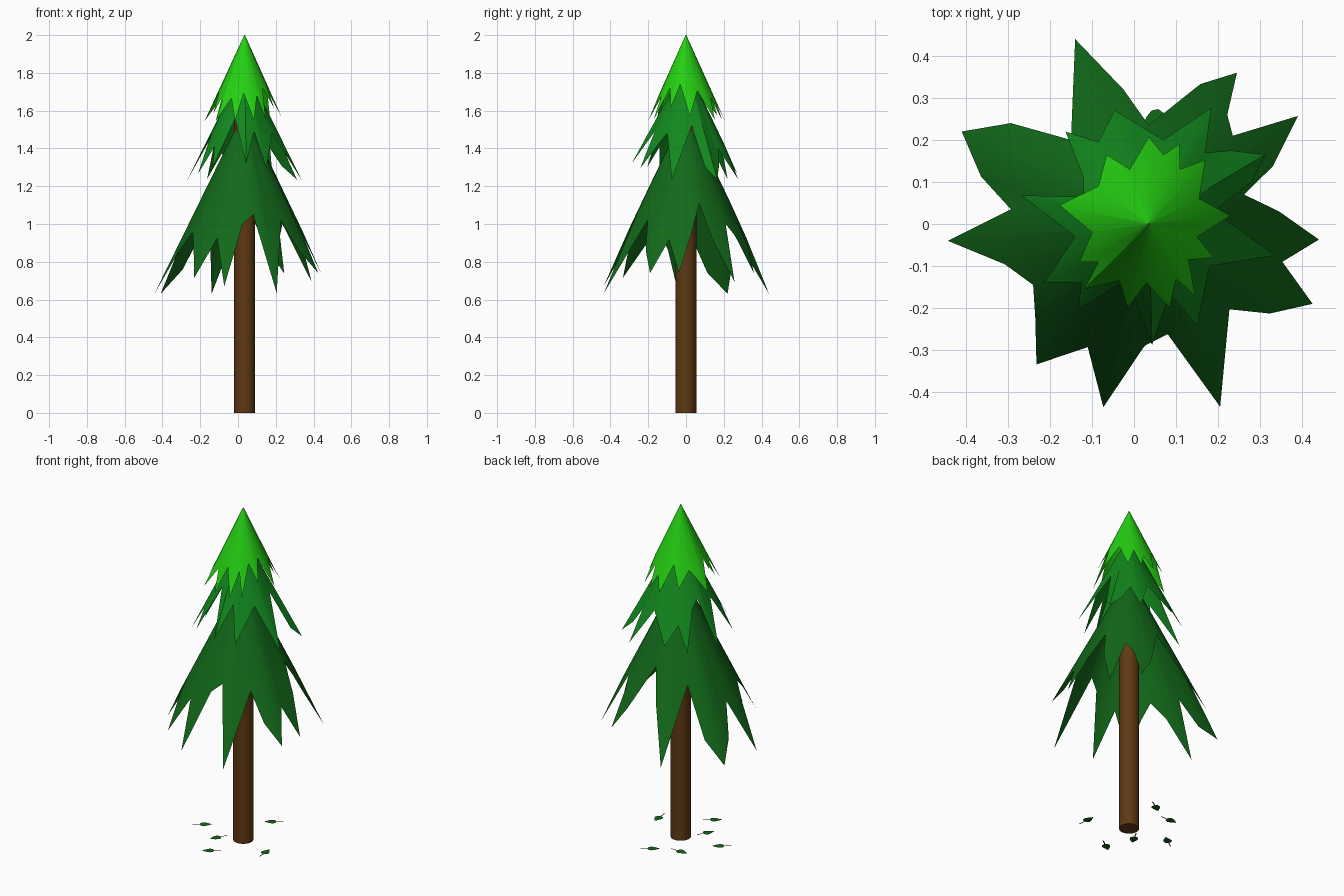
import bpy, math

if "Cube" in bpy.data.objects:
    bpy.data.objects.remove(bpy.data.objects["Cube"])

CX = 0.035  # trunk axis


def material(name, rgb):
    m = bpy.data.materials.new(name)
    m.diffuse_color = (*rgb, 1)
    m.use_nodes = True
    m.node_tree.nodes["Principled BSDF"].inputs["Base Color"].default_value = m.diffuse_color
    return m


BROWN = material("bark", (0.112, 0.041, 0.006))
LOW = material("dark_green", (0.006, 0.142, 0.010))
MID = material("mid_green", (0.006, 0.25, 0.013))
TOP = material("bright_green", (0.018, 0.63, 0.006))


def add_mesh(name, verts, faces, mats, ids=None):
    me = bpy.data.meshes.new(name)
    me.from_pydata(verts, [], faces)
    for m in mats:
        me.materials.append(m)
    for p, i in zip(me.polygons, ids or [0] * len(faces)):
        p.material_index = i
    ob = bpy.data.objects.new(name, me)
    bpy.context.collection.objects.link(ob)
    return ob


def bough_tier(name, apex, slope, floor, rim, mat):
    """Open jagged cone: a tiny ring at the apex joined to a zigzag rim seen
    from above; a rim point may carry its own height."""
    inner, outer = [], []
    for x, y, *z in rim:
        r = math.hypot(x - CX, y)
        outer.append((x, y, z[0] if z else max(floor, apex - slope * r)))
        t = 0.002 / r
        inner.append((CX + (x - CX) * t, y * t, apex))
    n = len(rim)
    # rims run clockwise, so wind each face back to point outwards
    faces = [(i, n + (i + 1) % n, n + i) for i in range(n)]
    faces += [(i, (i + 1) % n, n + (i + 1) % n) for i in range(n)]
    ob = add_mesh(name, inner + outer, faces, [mat])
    bpy.context.view_layer.objects.active = ob
    ob.select_set(True)
    bpy.ops.object.shade_smooth_by_angle(angle=math.radians(30))
    ob.select_set(False)


# Trunk
bpy.ops.mesh.primitive_cylinder_add(vertices=32, radius=0.055, depth=1.62,
                                    location=(CX, 0, 0.81))
trunk = bpy.context.object
trunk.name = "trunk"
trunk.data.materials.append(BROWN)
bpy.ops.object.shade_smooth_by_angle(angle=math.radians(30))
trunk.select_set(False)

# Three tiers of boughs
bough_tier("lower_boughs", 1.60, 2.07, 0.63, [
    (-.14, .44), (-.025, .32), (.035, .235), (.158, .333), (.245, .36),
    (.222, .26), (.235, .21), (.39, .257), (.33, .137), (.262, .07), (.345, .03),
    (.44, -.037, .74), (.353, -.09), (.425, -.19, .74), (.323, -.213), (.227, -.203),
    (.205, -.435), (.08, -.262), (.025, -.29), (-.073, -.436), (-.11, -.293),
    (-.232, -.334), (-.235, -.22), (-.24, -.145), (-.307, -.096), (-.443, -.04),
    (-.293, .035), (-.364, .113), (-.41, .22), (-.293, .24), (-.15, .20)], LOW)

bough_tier("middle_boughs", 1.84, 2.03, 1.235, [
    (-.046, .27), (.07, .20), (.184, .277), (.17, .17), (.23, .175), (.312, .165),
    (.28, .10), (.19, .03), (.336, -.075), (.18, -.10), (.15, -.243), (.085, -.165),
    (.043, -.288, 1.32), (-.015, -.13), (-.134, -.205), (-.125, -.14), (-.213, -.139),
    (-.14, -.03), (-.267, .068), (-.12, .065), (-.12, .11), (-.163, .22),
    (-.085, .195)], MID)

bough_tier("top_boughs", 2.0, 2.2, 1.545, [
    (.035, .207), (.07, .165), (.108, .19), (.11, .13), (.17, .153), (.155, .06),
    (.23, .02), (.15, -.03), (.19, -.08), (.13, -.085), (.146, -.172), (.10, -.13),
    (.085, -.2), (.03, -.14), (-.015, -.2), (-.035, -.135), (-.118, -.155),
    (-.085, -.09), (-.13, -.09), (-.10, -.02), (-.177, .045), (-.085, .09),
    (-.065, .165), (-.01, .13)], TOP)

# Fallen leaves: flat blade with a thin stem, (x, y, direction of blade tip)
half = [(-.015, .018), (0, .024), (.018, .018), (.034, .008)]
blade = [(-.022, 0)] + half + [(.046, 0)] + [(x, -y) for x, y in reversed(half)]
stem = [(-.02, .003), (-.02, -.003), (-.06, -.003), (-.06, .003)]
leaves = [(-.234, .007, 35), (.055, .25, 213), (-.075, -.09, 242),
          (-.01, -.25, 215), (.25, -.10, 95), (-.095, .19, 180)]
for k, (lx, ly, deg) in enumerate(leaves):
    c, s = math.cos(math.radians(deg)), math.sin(math.radians(deg))
    pts = [(lx + x * c - y * s, ly + x * s + y * c, 0.018) for x, y in blade + stem]
    nb = len(blade)
    add_mesh(f"fallen_leaf_{k + 1}", pts,
             [list(range(nb))[::-1], list(range(nb, nb + 4))[::-1]], [LOW, BROWN], [0, 1])
